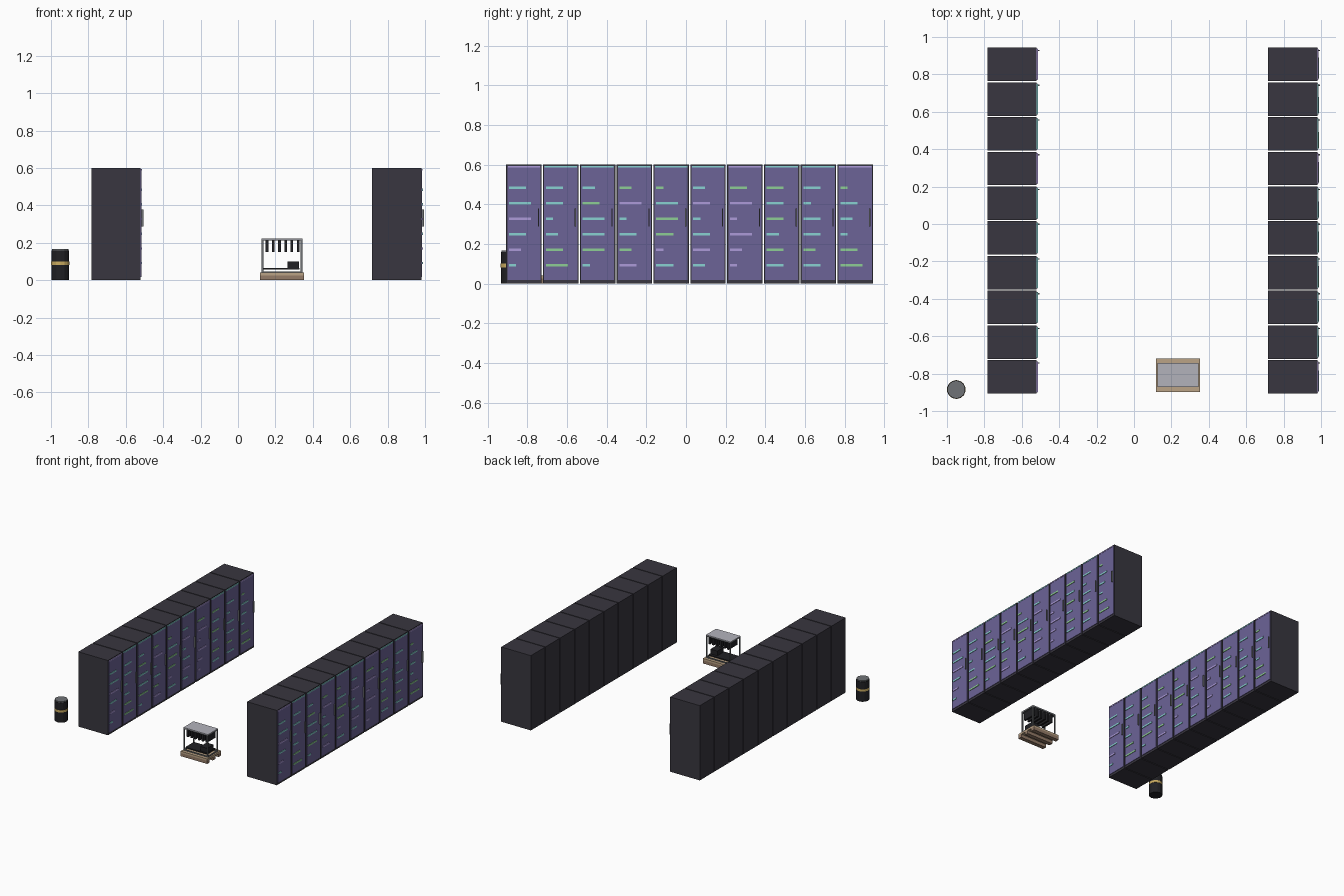
import bpy, bmesh
from mathutils import Matrix, Vector

if "Cube" in bpy.data.objects:
    bpy.data.objects.remove(bpy.data.objects["Cube"])

MATS = {}
COLORS = {
    "charcoal": (0.040, 0.037, 0.050), "black": (0.015, 0.015, 0.018),
    "violet": (0.150, 0.125, 0.310), "teal": (0.25, 0.65, 0.65),
    "green": (0.27, 0.62, 0.30), "lilac": (0.42, 0.33, 0.70),
    "wood": (0.50, 0.37, 0.24), "dark_wood": (0.30, 0.20, 0.14),
    "gold": (0.60, 0.42, 0.12), "steel": (0.16, 0.17, 0.18),
    "alloy": (0.45, 0.45, 0.50),
}


def finish(name, bm, color):
    mesh = bpy.data.meshes.new(name)
    bm.to_mesh(mesh)
    bm.free()
    if color not in MATS:
        MATS[color] = bpy.data.materials.new(color)
        MATS[color].diffuse_color = (*COLORS[color], 1)
    mesh.materials.append(MATS[color])
    ob = bpy.data.objects.new(name, mesh)
    bpy.context.collection.objects.link(ob)
    return ob


def boxes(name, color, *items):
    """One object from boxes given as (x0, x1, y0, y1, z0, z1)."""
    bm = bmesh.new()
    for x0, x1, y0, y1, z0, z1 in items:
        mid = Vector((x0 + x1, y0 + y1, z0 + z1)) / 2
        size = (x1 - x0, y1 - y0, z1 - z0)
        bmesh.ops.create_cube(bm, size=1, matrix=Matrix.Translation(mid) @ Matrix.Diagonal((*size, 1)))
    return finish(name, bm, color)


def drum(name, color, x, y, r, z0, z1, sides=14):
    bm = bmesh.new()
    bmesh.ops.create_cone(bm, cap_ends=True, segments=sides, radius1=r, radius2=r, depth=z1 - z0,
                          matrix=Matrix.Translation((x, y, (z0 + z1) / 2)))
    return finish(name, bm, color)


# Two rows of server cabinets; light bars are coded colour + length, top to bottom
LIGHTS = ["t3 t4 l4 t3 l2 t1", "t3 t3 t1 t2 g3 g4", "t2 g3 t4 t4 g4 t1", "g2 l4 t1 t3 g2 l3",
          "g1 t4 g4 g3 l1 t3", "t2 l3 t1 t3 l3 t2", "g3 l4 l1 l4 l2 l1", "g3 t3 g3 t2 g3 t3",
          "t3 t1 t3 t3 g2 t3", "g1 t3 t2 t1 g3 g4"]
NAMES = {"t": "teal", "g": "green", "l": "lilac"}
WIDTH, PITCH = 0.179, 0.1857
for row, xb in (("left", -0.783), ("right", 0.717)):
    xf = xb + 0.263
    for i, code in enumerate(LIGHTS):
        y = -0.907 + i * PITCH
        tag = f"{row}_{i + 1}"
        boxes(f"cabinet_{tag}", "charcoal", (xb, xf, y, y + WIDTH, 0, 0.6))
        boxes(f"door_{tag}", "violet", (xf - 0.002, xf + 0.004, y + 0.006, y + WIDTH - 0.006, 0.018, 0.592))
        boxes(f"top_light_{tag}", "lilac" if i in (0, 6, 9) else "teal",
              (xf, xf + 0.006, y + 0.008, y + WIDTH - 0.008, 0.586, 0.594))
        boxes(f"handle_{tag}", "steel", (xf + 0.002, xf + 0.014, y + 0.160, y + 0.166, 0.288, 0.378))
        bars = {}
        for k, c in enumerate(code.split()):
            z = 0.484 - k * 0.0785
            length = 0.012 + 0.0247 * int(c[1])
            bars.setdefault(NAMES[c[0]], []).append(
                (xf + 0.002, xf + 0.008, y + 0.014, y + 0.014 + length, z - 0.006, z + 0.006))
        for color, items in bars.items():
            boxes(f"{color}_status_bars_{tag}", color, *items)

# Wooden pallet
boxes("pallet_deck", "wood", (0.118, 0.354, -0.897, -0.720, 0.025, 0.040))
boxes("pallet_runners", "dark_wood",
      *[(0.118, 0.354, yc - 0.016, yc + 0.016, 0, 0.026) for yc in (-0.881, -0.8085, -0.736)])

# Open frame rig standing on the pallet
X0, X1, Y0, Y1, T = 0.126, 0.344, -0.872, -0.744, 0.009
boxes("rig_posts", "steel", *[(x, x + T, y, y + T, 0.04, 0.218)
                              for x in (X0, X1 - T) for y in (Y0, Y1 - T)])
boxes("rig_rails", "steel",
      *[(X0, X1, y, y + T, z, z + 0.007) for y in (Y0, Y1 - T) for z in (0.040, 0.211)],
      *[(x, x + T, Y0, Y1, z, z + 0.007) for x in (X0, X1 - T) for z in (0.040, 0.211)])
boxes("rig_top_plate", "alloy", (X0, X1, Y0, Y1, 0.217, 0.223))
boxes("rig_board", "black", (0.136, 0.330, -0.862, -0.754, 0.056, 0.064))
boxes("power_unit", "black", (0.264, 0.326, -0.855, -0.775, 0.064, 0.101))
boxes("hanging_cards", "black",
      *[(0.155 + 0.0333 * i - 0.007, 0.155 + 0.0333 * i + 0.007, -0.862, -0.754, 0.150, 0.212)
        for i in range(6)])

# Drum with a coloured band and lid
BX, BY = -0.95, -0.885
drum("drum_body", "black", BX, BY, 0.049, 0, 0.160)
drum("drum_band", "gold", BX, BY, 0.0505, 0.082, 0.100)
drum("drum_lid", "steel", BX, BY, 0.046, 0.158, 0.168)

for m in bpy.data.materials:
    if m.users and not m.is_grease_pencil:
        m.use_nodes = True
        m.node_tree.nodes["Principled BSDF"].inputs["Base Color"].default_value = m.diffuse_color
